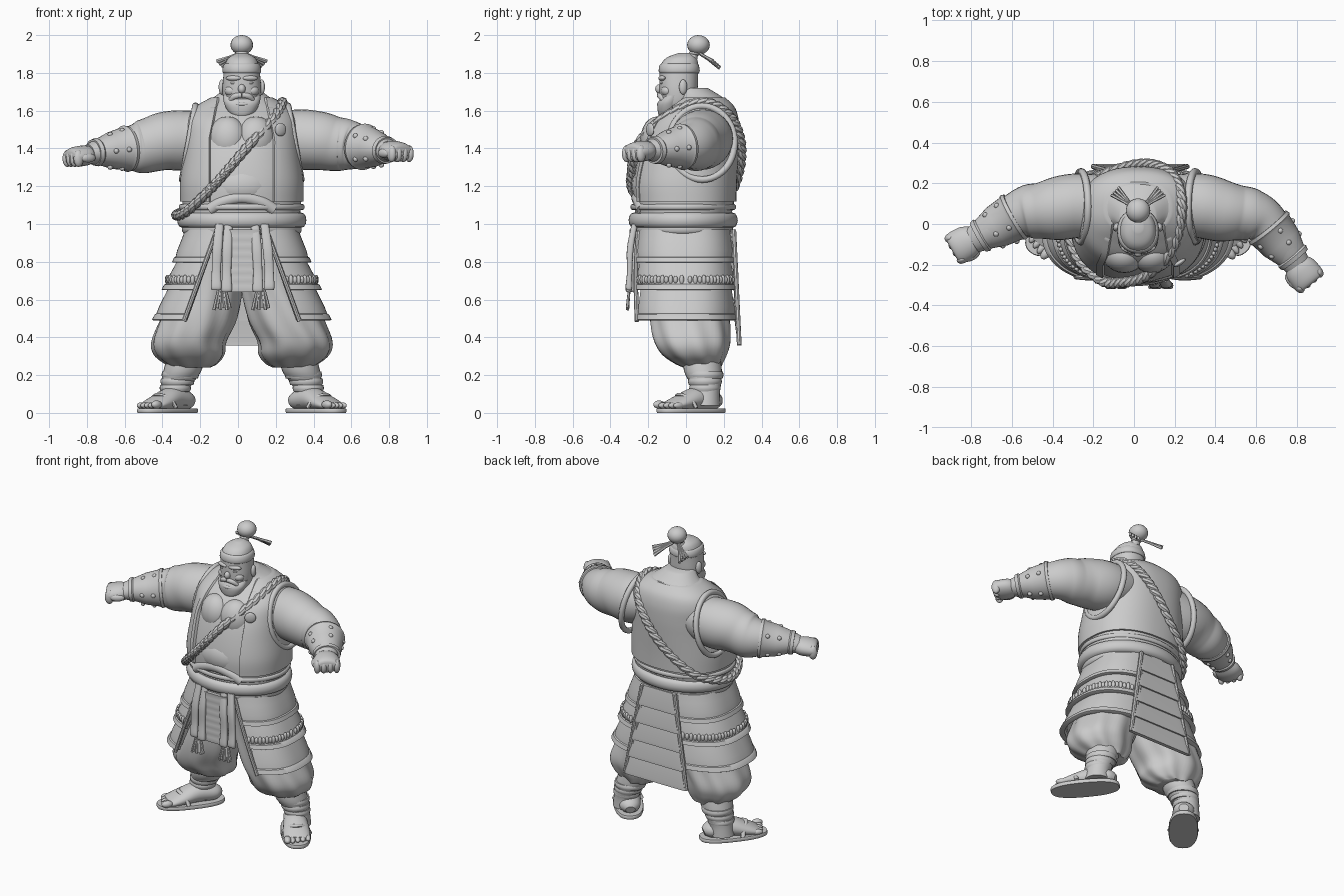
import bpy, bmesh, math
from mathutils import Vector, Matrix

cube = bpy.data.objects.get("Cube")
if cube:
    bpy.data.objects.remove(cube, do_unlink=True)

clay = bpy.data.materials.new("light grey clay")
clay.use_nodes = True
clay.diffuse_color = (0.6, 0.6, 0.6, 1)
clay.node_tree.nodes["Principled BSDF"].inputs["Base Color"].default_value = clay.diffuse_color
MID = 0.02          # x of the body's centre line
parts = []


def finish(name, bm):
    bmesh.ops.recalc_face_normals(bm, faces=bm.faces)
    mesh = bpy.data.meshes.new(name)
    bm.to_mesh(mesh)
    bm.free()
    mesh.materials.append(clay)
    obj = bpy.data.objects.new(name, mesh)
    bpy.context.collection.objects.link(obj)
    parts.append(obj)
    return obj


def skin(name, rows, closed=False):
    """Bridge closed rows of points; cap the ends unless the rows form a ring."""
    bm = bmesh.new()
    vs = [[bm.verts.new(p) for p in row] for row in rows]
    n = len(vs[0])
    for i in range(len(vs) if closed else len(vs) - 1):
        a, b = vs[i], vs[(i + 1) % len(vs)]
        for j in range(n):
            bm.faces.new((a[j], a[(j + 1) % n], b[(j + 1) % n], b[j]))
    if not closed:
        bm.faces.new(vs[0])
        bm.faces.new(vs[-1])
    return finish(name, bm)


def smooth(pts, steps, closed=False):
    """Catmull-Rom curve through tuples of any size."""
    pts = [Vector(p) for p in pts]
    n, out = len(pts), []
    for i in range(n if closed else n - 1):
        q = [pts[k % n] if closed else pts[max(0, min(n - 1, k))] for k in range(i - 1, i + 3)]
        for s in range(steps):
            t = s / steps
            out.append((q[1] * 2 + (q[2] - q[0]) * t + (q[0] * 2 - q[1] * 5 + q[2] * 4 - q[3]) * t * t
                        + (q[1] * 3 - q[0] - q[2] * 3 + q[3]) * t ** 3) / 2)
    return out if closed else out + [pts[-1]]


def oval(sec, n, a, grow=0.0):
    z, cx, cy, rx, ry = sec
    power = lambda v: math.copysign(abs(v) ** (2 / n), v)
    return Vector((cx + (rx + grow) * power(math.sin(a)), cy - (ry + grow) * power(math.cos(a)), z))


def loft(name, secs, n=2.0, steps=5, segs=40, folds=0, depth=0.0):
    rows = []
    for sec in smooth(secs, steps):
        ring = [math.tau * k / segs for k in range(segs)]
        rows.append([oval(sec, n, a, depth * math.cos(folds * a + sec[0] * 9)) for a in ring])
    return skin(name, rows)


def wrap(name, secs, span, n=2.0, thick=0.02, steps=5, segs=36, grow=0.0):
    """A thick open shell; span(sec) gives its first and last angle from the front."""
    rows = []
    for sec in smooth(secs, steps):
        a, b = span(sec)
        ring = [a + (b - a) * k / segs for k in range(segs + 1)]
        rows.append([oval(sec, n, t, grow) for t in ring] + [oval(sec, n, t, grow - thick) for t in ring[::-1]])
    return skin(name, rows)


def tube(name, pts, steps=5, segs=20, closed=False):
    """Sweep along x, y, z with a sideways and an upward radius per point."""
    path = smooth(pts, steps, closed)
    rows, n = [], len(path)
    for i, p in enumerate(path):
        nxt, prv = (path[(i + 1) % n], path[i - 1]) if closed else (path[min(i + 1, n - 1)], path[max(i - 1, 0)])
        t = (Vector(nxt[:3]) - Vector(prv[:3])).normalized()
        side = t.cross(Vector((0, 0, 1))).normalized()
        up = side.cross(t)
        ring = [math.tau * k / segs for k in range(segs)]
        rows.append([Vector(p[:3]) + side * p[3] * math.cos(a) + up * p[4] * math.sin(a) for a in ring])
    return skin(name, rows, closed)


def ball(name, loc, size, turn=0.0):
    bm = bmesh.new()
    m = Matrix.Translation(loc) @ Matrix.Rotation(turn, 4, 'Z') @ Matrix.Diagonal((*size, 1))
    bmesh.ops.create_uvsphere(bm, u_segments=20, v_segments=12, radius=1, matrix=m)
    return finish(name, bm)


def edge(g, rx, n=2.0):
    return math.asin(min(1, g / rx) ** (n / 2))


# Torso, chest and belly
torso = [(z, MID, cy, rx, ry) for z, cy, rx, ry in (
    (.92, -.01, .29, .235), (1.02, -.015, .305, .25), (1.12, -.01, .315, .265), (1.22, -.01, .315, .268),
    (1.35, .005, .3, .26), (1.46, .025, .29, .245), (1.55, .05, .28, .217), (1.62, .08, .235, .165),
    (1.67, .08, .15, .115), (1.72, .03, .085, .085))]
loft("torso", torso, 2.3, segs=56)
for s in (-1, 1):
    ball("chest_muscle", (MID + s * .075, -.15, 1.45), (.105, .09, .12), s * .25)
ball("belly", (MID, -.16, 1.2), (.2, .13, .13))

# Sleeveless vest with front borders and armhole rims
def vest_span(sec):
    a = edge(.165 - max(0, sec[0] - 1.45) * .2, sec[3], 2.3)
    return a, math.tau - a
wrap("vest", torso[2:-1], vest_span, 2.3, .025, segs=60, grow=.012)
for s in (-1, 1):
    def border_span(sec, s=s):
        a = vest_span(sec)[0]
        return s * a, s * (a + .12)
    wrap("vest_border", torso[2:-2], border_span, 2.3, .03, segs=6, grow=.017)
    rim = [(MID + s * (.28 - .035 * math.sin(a)), .085 + .172 * math.cos(a), 1.43 + .195 * math.sin(a), .018, .018)
           for a in (math.tau * k / 16 for k in range(16))]
    tube("armhole_rim", rim, 3, 10, True)
ball("vest_flap", (.225, -.19, 1.5), (.035, .012, .035), .6)

# Waist wraps, sash and belly fold
for name, z, r, h in (("upper_cord", 1.09, .323, .015), ("sash", 1.02, .316, .04), ("lower_sash", .975, .298, .03)):
    band = [(MID + r * math.sin(a), -.015 - (r - .053) * math.cos(a), z, h * .65, h)
            for a in (math.tau * k / 24 for k in range(24))]
    tube(name, band, 3, 12, True)
tube("belly_fold", [(MID + x, -.262 + x * x, 1.14 - x * x * 2.2, .028, .032) for x in (-.17, -.1, 0, .1, .17)], 4, 12)

# Shoulder rope made of two tightly twisted strands
rope = smooth([(.235, .08, 1.645), (.19, -.12, 1.56), (.06, -.255, 1.42), (-.06, -.287, 1.28), (-.16, -.277, 1.17),
               (-.28, -.16, 1.06), (-.325, .03, 1.05), (-.22, .2, 1.11), (-.04, .28, 1.27), (.1, .29, 1.44),
               (.2, .225, 1.58)], 16, True)
for phase in (0, math.pi):
    strand = []
    for i, p in enumerate(rope):
        t = (rope[(i + 1) % len(rope)] - rope[i - 1]).normalized()
        side = t.cross(Vector((0, 0, 1))).normalized()
        a = phase + math.tau * 24 * i / len(rope)
        q = p + (side * math.cos(a) + side.cross(t) * math.sin(a)) * .007
        strand.append((*q, .021, .021))
    tube("shoulder_rope", strand, 1, 8, True)

# Head, beard and face
loft("head", [(z, MID, cy, rx, ry) for z, cy, rx, ry in (
    (1.58, -.06, .05, .045), (1.63, -.045, .09, .085), (1.7, -.04, .102, .1), (1.78, -.038, .098, .102),
    (1.84, -.034, .09, .1), (1.88, -.025, .07, .078), (1.905, -.01, .025, .03))], 2.2)
loft("beard", [(z, MID, cy, rx, ry) for z, cy, rx, ry in (
    (1.565, -.115, .03, .022), (1.59, -.1, .068, .048), (1.64, -.09, .094, .06), (1.68, -.07, .1, .05))], 2.2)
loft("headband", [(z, MID, -.036, r, r + .006) for z, r in ((1.8, .098), (1.81, .103), (1.84, .098), (1.85, .088))], 2.2, 2)
ball("nose", (MID, -.14, 1.715), (.02, .023, .025))
ball("lower_lip", (MID, -.14, 1.635), (.04, .015, .012))
for s in (-1, 1):
    ball("ear", (MID + s * .106, -.015, 1.725), (.016, .022, .04), s * .3)
    ball("cheek", (MID + s * .055, -.098, 1.705), (.036, .034, .03))
    ball("eyebrow", (MID + s * .045, -.127, 1.772), (.042, .016, .014), s * .3)
    ball("eye", (MID + s * .043, -.124, 1.747), (.018, .012, .008))
    tube("moustache", [(MID, -.143, 1.682, .012, .014), (MID + s * .04, -.136, 1.675, .013, .015),
                       (MID + s * .075, -.108, 1.64, .006, .008)], 4, 10)

# Topknot and its cord tassels
loft("topknot_base", [(1.87, MID, .015, .045, .045), (1.9, MID, .04, .026, .026), (1.925, MID, .055, .03, .03)])
ball("topknot", (MID, .066, 1.948), (.06, .06, .052))
ball("topknot_cord", (MID, .05, 1.905), (.035, .035, .014))
for s in (-1, 1):
    for k in range(4):
        tube("topknot_tassel", [(MID, .06, 1.91, .008, .008),
                                (MID + s * (.05 + .005 * k), .118 - .004 * k, 1.872 + .004 * k, .007, .008),
                                (MID + s * (.095 + .012 * k), .178 - .012 * k, 1.828 + .011 * k, .008, .012)], 1, 6)

# Arms, studded bracers and fists
right_arm = [(-.15, .09, 1.47, .15, .13), (-.28, .09, 1.445, .158, .158), (-.38, .075, 1.44, .155, .155),
             (-.46, .065, 1.42, .138, .145), (-.52, .06, 1.405, .132, .138), (-.58, .04, 1.4, .112, .115),
             (-.68, -.02, 1.39, .09, .09), (-.79, -.08, 1.37, .066, .052)]
left_arm = [(.19, .09, 1.47, .15, .13), (.32, .09, 1.45, .158, .158), (.43, .065, 1.44, .152, .155),
            (.51, .055, 1.425, .136, .145), (.57, .045, 1.42, .13, .137), (.64, .01, 1.41, .112, .118),
            (.73, -.1, 1.4, .09, .09), (.8, -.2, 1.388, .066, .052)]
for label, arm, start, end, hand in (
        ("right", right_arm, (-.58, .04, 1.4), (-.765, -.065, 1.378), (-.83, -.095, 1.36)),
        ("left", left_arm, (.655, -.01, 1.41), (.79, -.175, 1.39), (.828, -.237, 1.385))):
    tube(label + "_arm", arm, 6, 32)
    a, b, h = Vector(start), Vector(end), Vector(hand)
    along = (b - a).normalized()
    side = along.cross(Vector((0, 0, 1))).normalized()
    turn = math.atan2(along.y, along.x)
    profile = ((0, .12), (.08, .125), (.14, .116), (.5, .106), (.86, .08), (.9, .087), (1, .082))
    tube(label + "_bracer", [(*a.lerp(b, t), r, r * (1 - .15 * t)) for t, r in profile], 1, 32)
    for t, r in ((.27, .11), (.6, .095)):
        for k in range(5):
            w = math.tau * (k + .5) / 5
            ball(label + "_bracer_stud", a.lerp(b, t) + (side * math.cos(w) + Vector((0, 0, .95)) * math.sin(w)) * r,
                 (.014, .014, .014))
    tube(label + "_fist", [(*(h + along * d), r, t) for d, r, t in (
        (-.06, .06, .045), (-.02, .08, .054), (.03, .084, .053), (.06, .08, .044), (.07, .07, .03))], 4, 24)
    for k in range(4):
        ball(label + "_finger", h + along * .05 + side * (k - 1.5) * .04 - Vector((0, 0, .008)), (.028, .022, .045), turn)
    inner = side if label == "right" else -side
    ball(label + "_thumb", h - inner * .072 - Vector((0, 0, .01)), (.045, .02, .024), turn)

# Layered armour skirt, one group of plates on each hip
def hip_span(sec, s):
    drop = (.97 - sec[0]) / .47
    return s * edge(.13 + .17 * drop, sec[3], 2.6), s * (math.pi - edge(.11 + .085 * drop, sec[3], 2.6))
tiers = ((.97, .795, .3, .358, .25, .268), (.83, .65, .33, .415, .255, .275), (.69, .49, .375, .465, .258, .28))
for s in (-1, 1):
    for top, low, r0, r1, d0, d1 in tiers:
        secs = [(top + (low - top) * t, MID, -.01, r0 + (r1 - r0) * t + b, d0 + (d1 - d0) * t + b)
                for t, b in ((0, 0), (.3, .002), (.62, .006), (.82, .003), (.84, .01), (.98, .012), (1, .004))]
        wrap("skirt_plate", secs, lambda sec: hip_span(sec, s), 2.6, .025, 1)
    row = (.705, MID, -.01, .395, .274)
    first, last = hip_span(row, s)
    for k in range(30):
        ball("skirt_lacing", oval(row, 2.6, first + (last - first) * (k + .5) / 30), (.012, .012, .02 + .006 * (k % 2)))
    for which in (0, 1):
        trim = []
        for z, rx, ry in ((.96, .305, .255), (.8, .362, .275), (.65, .418, .285), (.485, .472, .29)):
            sec = (z, MID, -.01, rx, ry)
            trim.append((*oval(sec, 2.6, hip_span(sec, s)[which]), .012, .012))
        tube("skirt_trim", trim, 4, 8)

# Hanging back panel in overlapping bands
BACK = MID + .01
for k in range(5):
    top = .97 - k * .12
    w, y = .122 + .021 * k, .243 + .006 * k
    loft("back_panel_band", [(top - .132, BACK, y + .016, w + .023, .012), (top - .11, BACK, y + .016, w + .019, .012),
                             (top, BACK, y, w, .01)], 8, 1)
for s in (-1, 1):
    tube("back_panel_edge", [(BACK + s * .122, .253, .97, .013, .013), (BACK + s * .23, .282, .36, .013, .013)], 1, 8)

# Front apron, sash ends and fringe
loft("apron", [(.64 + .022 * k, MID + .015, -.282 + .004 * (k % 2), .08 + .004 * (k % 2), .016 + .006 * (k % 2))
               for k in range(16)], 5, 2)
for x, low in ((-.115, .65), (-.06, .64), (.105, .64), (.165, .65)):
    loft("sash_end", [(low, x, -.3, .024, .014), (low + .02, x, -.302, .028, .018), (.75, x, -.298, .024, .014),
                      (.87, x * .95, -.295, .026, .018), (1.0, x * .85, -.272, .022, .016)], 3, 4, 20)
for x in (-.085, .12):
    for k in range(6):
        tube("fringe", [(x + .007 * (k - 2.5), -.3, .66, .007, .007),
                        (x + .017 * (k - 2.5), -.31, .545 + .01 * (k % 2), .009, .009)], 1, 6)

# Legs, gathered trousers, wrapped shins and sandalled feet
for label, s in (("right", -1), ("left", 1)):
    leg = [(z, MID + s * x, y, rx, ry) for z, x, y, rx, ry in (
        (.24, .265, .085, .095, .095), (.262, .268, .065, .14, .125), (.31, .278, .042, .185, .17),
        (.38, .28, .03, .196, .2), (.5, .23, .02, .2, .208), (.7, .17, .015, .178, .2), (.95, .125, 0, .16, .19))]
    loft(label + "_trouser", leg, 2.1, 5, 60, 9, .006)
    shin = [(z, MID + s * x, y, r, r) for z, x, y, r in (
        (.04, .36, .1, .08), (.1, .357, .105, .074), (.15, .345, .105, .08), (.22, .315, .09, .1), (.32, .29, .08, .1))]
    loft(label + "_shin", shin, 2, 5, 28)
    for z, x, r in ((.13, .352, .077), (.165, .341, .084), (.2, .326, .093)):
        loft(label + "_shin_wrap", [(z + dz, MID + s * x, .1, r + g, r + g)
                                    for dz, g in ((-.018, 0), (0, .006), (.018, .002))], 2, 3, 28)
    foot = [loft(label + "_sandal", [(z, 0, 0, .088 + g, .212 + g) for z, g in ((0, 0), (.006, .003), (.018, .003), (.024, 0))],
                 2.5, 1),
            tube(label + "_foot", [(0, y, z, r, h) for y, z, r, h in (
                (.19, .055, .03, .025), (.15, .065, .063, .05), (.04, .075, .072, .062),
                (-.06, .055, .082, .045), (-.13, .04, .08, .028), (-.155, .038, .062, .018))], 4, 24),
            tube(label + "_sandal_strap", [(x, -.08 + abs(x) * .5, z, .014, .01) for x, z in (
                (-.088, .025), (-.058, .075), (0, .096), (.058, .075), (.088, .025))], 4, 10)]
    for k in range(5):
        big = .022 if k == 0 else .017
        foot.append(ball(label + "_toe", (-s * (.062 - .032 * k), -.168 + .008 * k, .022 + big), (big, .036, big)))
    for piece in foot:
        piece.location = (MID + s * .393, .027, 0)
        piece.rotation_euler.z = s * math.radians(39)

# Smooth shading with sharp edges kept
bpy.ops.object.select_all(action='DESELECT')
for obj in parts:
    obj.select_set(True)
bpy.context.view_layer.objects.active = parts[0]
bpy.ops.object.shade_smooth_by_angle(angle=math.radians(40))
